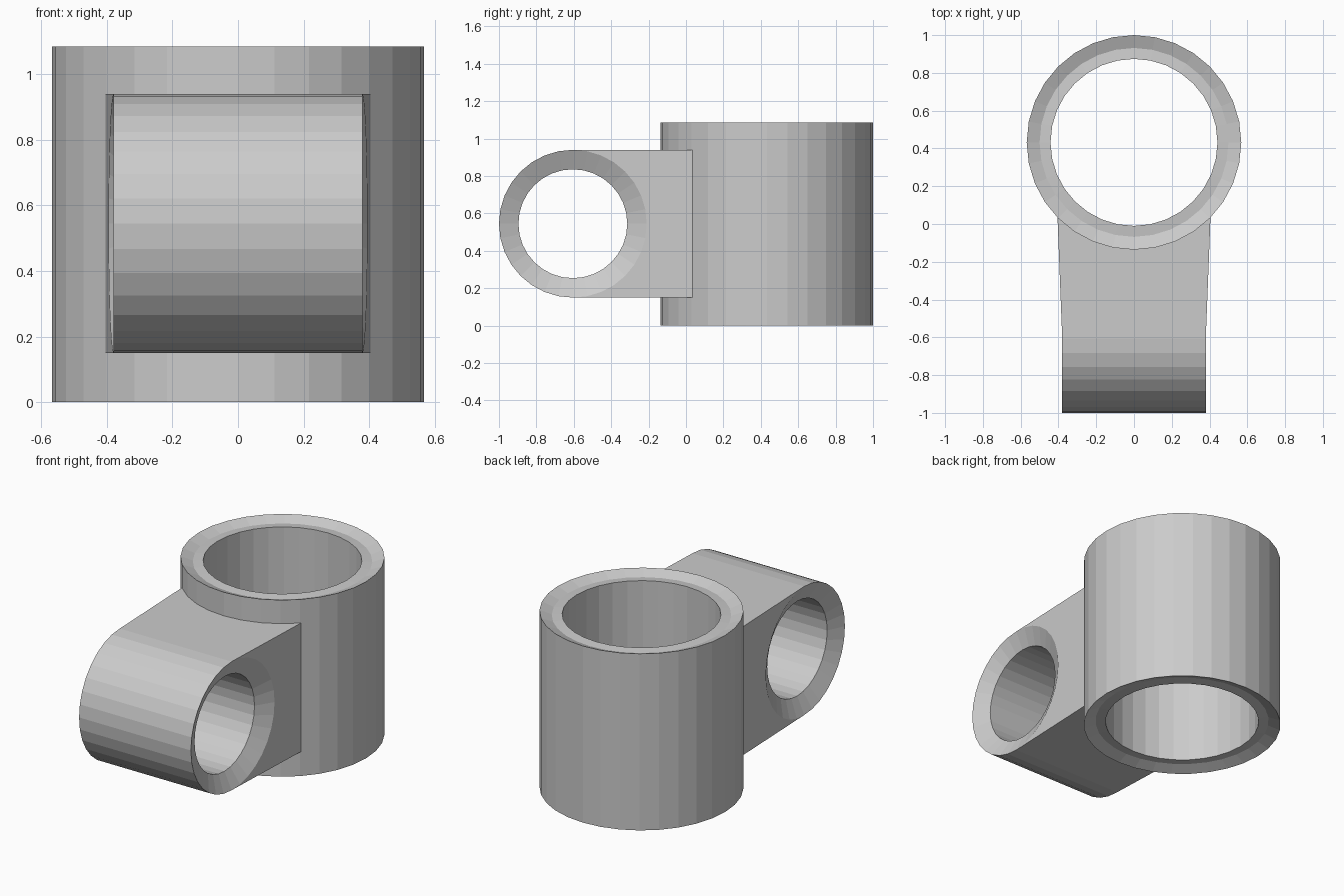
import bpy, bmesh, math

if "Cube" in bpy.data.objects:
    bpy.data.objects.remove(bpy.data.objects["Cube"])

SEG = 32
grey = bpy.data.materials.new("plain_grey")
grey.diffuse_color = (0.6, 0.6, 0.6, 1)
grey.use_nodes = True
grey.node_tree.nodes["Principled BSDF"].inputs["Base Color"].default_value = grey.diffuse_color


def finish(bm, name):
    bmesh.ops.remove_doubles(bm, verts=bm.verts, dist=1e-5)
    bmesh.ops.recalc_face_normals(bm, faces=bm.faces)
    mesh = bpy.data.meshes.new(name)
    bm.to_mesh(mesh)
    bm.free()
    mesh.materials.append(grey)
    obj = bpy.data.objects.new(name, mesh)
    bpy.context.collection.objects.link(obj)
    return obj


def bridge(bm, a, b):
    n = len(a)
    for i in range(n):
        j = (i + 1) % n
        bm.faces.new((a[i], a[j], b[j], b[i]))


# Upright sleeve: lathed section with grooved, dished ends
H, R, CY = 1.085, 0.568, 0.432
bm = bmesh.new()
section = [(R, 0), (0.50, 0.027), (0.442, 0.021),
           (0.442, H - 0.021), (0.50, H - 0.027), (R, H)]
rings = []
for r, z in section:
    rings.append([bm.verts.new((r * math.sin(math.tau * i / SEG),
                                CY - r * math.cos(math.tau * i / SEG), z))
                  for i in range(SEG)])
for k in range(len(rings)):
    bridge(bm, rings[k], rings[(k + 1) % len(rings)])
finish(bm, "upright_sleeve")

# Cross arm: rounded nose with a countersunk bore, widening toward the sleeve
AY, AZ, AR, BORE = -0.605, 0.545, 0.395, 0.291
WALL_R, END_X = 0.55, 0.406
END_Y = CY - math.sqrt(WALL_R ** 2 - END_X ** 2)


def half_width(y):
    return 0.38 + (END_X - 0.38) * max(0, (y - AY) / (END_Y - AY))


bm = bmesh.new()
rims, bores = {}, {}
for s in (-1, 1):
    rim, bore = [], []
    for i in range(SEG):
        a = math.tau * i / SEG
        c, d = math.cos(a), math.sin(a)
        y = AY + AR * c
        rim.append(bm.verts.new((s * half_width(y), y, AZ + AR * d)))
        bore.append(bm.verts.new((s * 0.332, AY + BORE * c, AZ + BORE * d)))
    bridge(bm, rim, bore)
    rims[s], bores[s] = rim, bore
    # Flat cheek between the round eye and the sleeve wall
    q = SEG // 4
    order = [(i % SEG) for i in range(-q, q + 1)]
    ends = [bm.verts.new((s * END_X, END_Y, rim[i].co.z)) for i in order]
    for k in range(len(order) - 1):
        bm.faces.new((rim[order[k]], rim[order[k + 1]], ends[k + 1], ends[k]))
bridge(bm, bores[-1], bores[1])

# Rounded nose
for i in range(SEG // 4, 3 * SEG // 4):
    bm.faces.new((rims[-1][i], rims[-1][i + 1], rims[1][i + 1], rims[1][i]))

# Top and underside, ending in an arc hidden inside the sleeve wall
for i in (SEG // 4, 3 * SEG // 4):
    z = rims[1][i].co.z
    arc = []
    for k in range(13):
        x = END_X * (1 - k / 6)
        arc.append(bm.verts.new((x, CY - math.sqrt(WALL_R ** 2 - x * x), z)))
    bm.faces.new([rims[-1][i], rims[1][i]] + arc)
finish(bm, "cross_arm")
